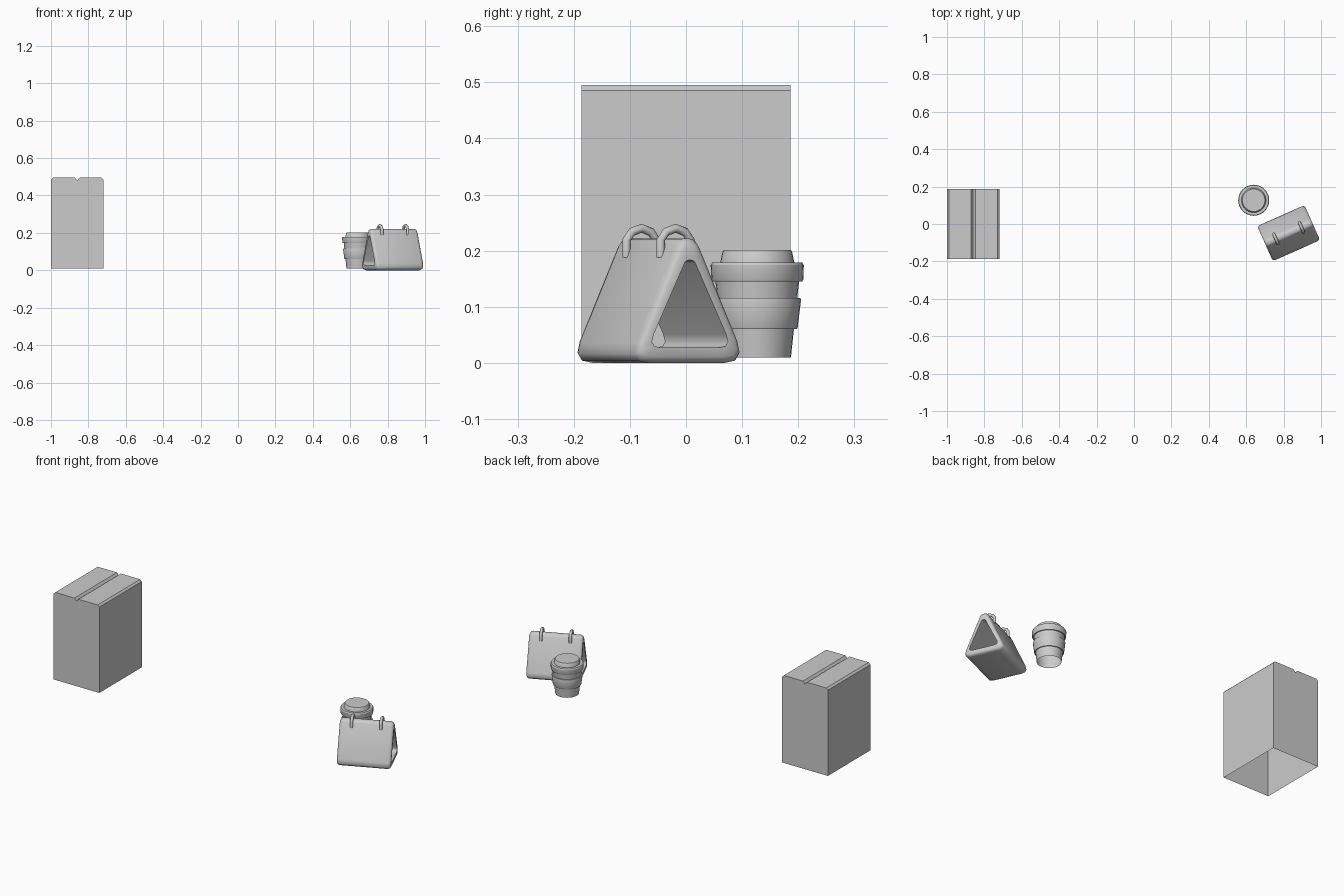
import bpy, bmesh, math
from mathutils import Vector, Matrix

if "Cube" in bpy.data.objects:
    bpy.data.objects.remove(bpy.data.objects["Cube"])


def finish(bm, name, angle=None, matrix=None):
    bmesh.ops.recalc_face_normals(bm, faces=bm.faces)
    me = bpy.data.meshes.new(name)
    bm.to_mesh(me)
    bm.free()
    ob = bpy.data.objects.new(name, me)
    bpy.context.collection.objects.link(ob)
    if matrix is not None:
        me.transform(matrix)
    if angle:
        bpy.ops.object.select_all(action='DESELECT')
        ob.select_set(True)
        bpy.context.view_layer.objects.active = ob
        bpy.ops.object.shade_smooth_by_angle(angle=math.radians(angle))
    return ob


def bridge(bm, loops, closed=False):
    """Skin a list of closed vertex loops of equal length."""
    rows = [[bm.verts.new(p) for p in loop] for loop in loops]
    n = len(rows[0])
    pairs = list(zip(rows, rows[1:])) + ([(rows[-1], rows[0])] if closed else [])
    for a, b in pairs:
        for i in range(n):
            j = (i + 1) % n
            bm.faces.new((a[i], a[j], b[j], b[i]))
    return rows


def lathe(name, profile, centre, sides=32, cap=True):
    bm = bmesh.new()
    ring = [2 * math.pi * i / sides for i in range(sides)]
    rows = bridge(bm, [[(r * math.cos(a), r * math.sin(a), z) for a in ring]
                       for r, z in profile])
    if cap:
        bm.faces.new(rows[-1])
    return finish(bm, name, 30, Matrix.Translation(centre))


def rounded(corners, radii, steps=3):
    """Polygon with curved corners, as 2D points."""
    out, n = [], len(corners)
    for i in range(n):
        c = Vector(corners[i])
        a = c + (Vector(corners[i - 1]) - c).normalized() * radii[i]
        b = c + (Vector(corners[(i + 1) % n]) - c).normalized() * radii[i]
        for s in range(steps + 1):
            t = s / steps
            out.append(a * (1 - t) ** 2 + c * 2 * t * (1 - t) + b * t * t)
    return out


# Tall carton: open underneath, notch between the two top flaps
bm = bmesh.new()
half = [(0.14, 0.01), (0.14, 0.485), (0.13, 0.495), (0.012, 0.495), (0, 0.48)]
prof = half + [(-x, z) for x, z in reversed(half[:-1])]
front = [bm.verts.new((x - 0.86, -0.186, z)) for x, z in prof]
back = [bm.verts.new((x - 0.86, 0.186, z)) for x, z in prof]
bm.faces.new(front)
bm.faces.new(back)
for i in range(len(prof) - 1):
    bm.faces.new((front[i], front[i + 1], back[i + 1], back[i]))
finish(bm, "carton")

# Takeaway cup: body, sleeve and lid
cup = (0.64, 0.127, 0)
lathe("cup_body", [(0.06, 0.01), (0.075, 0.15)], cup, cap=False)
lathe("cup_sleeve", [(0.066, 0.06), (0.0705, 0.06), (0.072, 0.063),
                     (0.078, 0.112), (0.077, 0.116), (0.071, 0.116)], cup, cap=False)
lathe("cup_lid", [(0.073, 0.145), (0.080, 0.145), (0.082, 0.149), (0.083, 0.174),
                  (0.080, 0.179), (0.066, 0.179), (0.062, 0.198), (0.060, 0.201),
                  (0.056, 0.201)], cup)

# Triangular bag: an open-ended tube with rounded rims
place = Matrix.Translation((0.827, -0.049, 0)) @ Matrix.Rotation(math.radians(24), 4, 'Z')
outer = rounded([(-0.114, 0), (0.114, 0), (0.016, 0.222), (-0.016, 0.222)],
                [0.04, 0.04, 0.014, 0.014])
inner = rounded([(-0.082, 0.027), (0.082, 0.027), (0.008, 0.183), (-0.008, 0.183)],
                [0.026, 0.026, 0.006, 0.006])
L = 0.138


def section(x, t):
    return [(x, *a.lerp(b, t)) for a, b in zip(outer, inner)]


bm = bmesh.new()
stations = [(-L, 1), (-L, 0.4), (-L + 0.005, 0.13), (-L + 0.015, 0)]
bridge(bm, [section(x, t) for x, t in stations]
       + [section(-x, t) for x, t in reversed(stations)], closed=True)
finish(bm, "bag", 50, place)

# Two short arched handles over the ridge
path = [(-0.029, 0.188), (-0.029, 0.219), (-0.019, 0.233), (0, 0.240),
        (0.019, 0.233), (0.029, 0.219), (0.029, 0.188)]
for side, name in ((-1, "handle_left"), (1, "handle_right")):
    bm = bmesh.new()
    loops = []
    for i, p in enumerate(path):
        d = (Vector(path[min(i + 1, 6)]) - Vector(path[max(i - 1, 0)])).normalized()
        ring = []
        for k in range(8):
            a = 2 * math.pi * k / 8
            u, v = 0.008 * math.cos(a), 0.008 * math.sin(a)
            ring.append((side * 0.075 + u, p[0] - d.y * v, p[1] + d.x * v))
        loops.append(ring)
    rows = bridge(bm, loops)
    bm.faces.new(rows[0])
    bm.faces.new(rows[-1])
    finish(bm, name, 50, place)
